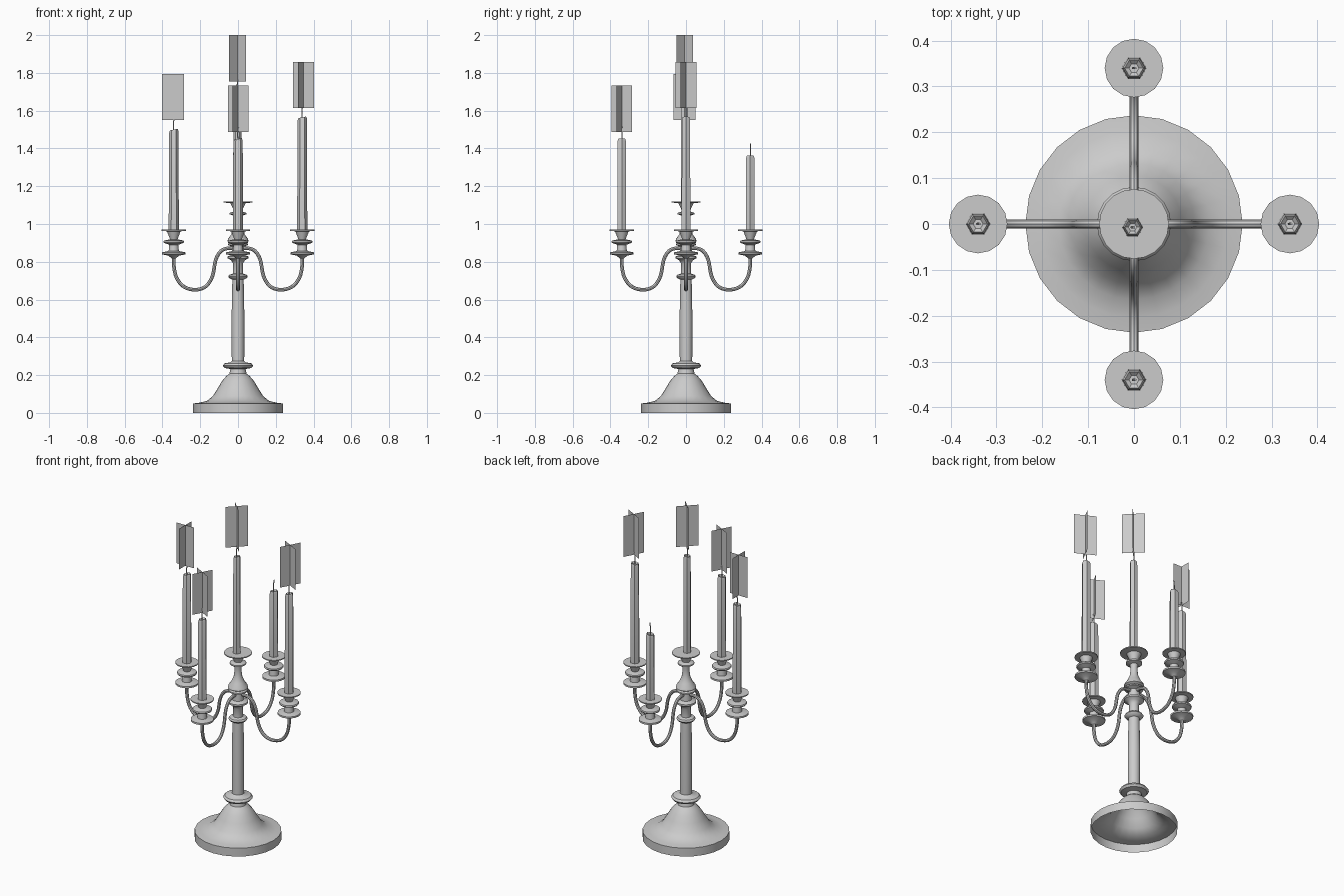
import bpy, bmesh, math
from mathutils import Vector, Matrix

cube = bpy.data.objects.get("Cube")
if cube:
    bpy.data.objects.remove(cube, do_unlink=True)

grey = bpy.data.materials.new("plain grey")
grey.use_nodes = True
COLOUR = (0.6, 0.6, 0.6, 1)
grey.diffuse_color = COLOUR
grey.node_tree.nodes["Principled BSDF"].inputs["Base Color"].default_value = COLOUR


def finish(name, bm, smooth=True):
    mesh = bpy.data.meshes.new(name)
    bm.to_mesh(mesh)
    bm.free()
    ob = bpy.data.objects.new(name, mesh)
    bpy.context.collection.objects.link(ob)
    mesh.materials.append(grey)
    if smooth:
        bpy.ops.object.select_all(action='DESELECT')
        ob.select_set(True)
        bpy.context.view_layer.objects.active = ob
        bpy.ops.object.shade_smooth_by_angle(angle=math.radians(35))
    return ob


def lathe(name, profile, sides, at=(0, 0), cap=True):
    """Turn a (radius, height) profile, listed bottom to top, around z."""
    bm = bmesh.new()
    rings = []
    for r, z in profile:
        rings.append([bm.verts.new((at[0] + r * math.cos(i * math.tau / sides),
                                    at[1] + r * math.sin(i * math.tau / sides), z))
                      for i in range(sides)])
    for low, high in zip(rings, rings[1:]):
        for i in range(sides):
            j = (i + 1) % sides
            bm.faces.new((low[i], low[j], high[j], high[i]))
    if cap:
        bm.faces.new(rings[-1])
    return finish(name, bm)


def tube(name, points, radius, sides, normal):
    """Sweep a round section along a planar path whose plane has the given normal."""
    bm = bmesh.new()
    pts = [Vector(p) for p in points]
    rings = []
    for k, p in enumerate(pts):
        t = (pts[min(k + 1, len(pts) - 1)] - pts[max(k - 1, 0)]).normalized()
        side = normal.cross(t)
        rings.append([bm.verts.new(p + radius * (math.cos(a) * normal + math.sin(a) * side))
                      for a in (i * math.tau / sides for i in range(sides))])
    for low, high in zip(rings, rings[1:]):
        for i in range(sides):
            j = (i + 1) % sides
            bm.faces.new((low[i], low[j], high[j], high[i]))
    bm.faces.new(rings[0][::-1])
    bm.faces.new(rings[-1])
    bmesh.ops.recalc_face_normals(bm, faces=bm.faces)
    return finish(name, bm)


def smooth_path(points, steps=5):
    """Round off a coarse path with a Catmull-Rom curve."""
    p = [Vector(q) for q in points]
    p = [2 * p[0] - p[1]] + p + [2 * p[-1] - p[-2]]
    out = []
    for a, b, c, d in zip(p, p[1:], p[2:], p[3:]):
        for s in range(steps):
            t = s / steps
            out.append(0.5 * (2 * b + (c - a) * t + (2 * a - 5 * b + 4 * c - d) * t * t
                              + (3 * b - a - 3 * c + d) * t ** 3))
    return out + [p[-2]]


def candle(name, x, y, bottom, top, radius):
    """Six-sided candle with a slightly melted, sloping top and a bent wick."""
    ob = lathe(name, [(radius, bottom), (radius * 0.92, top - 0.012),
                      (radius * 0.75, top), (radius * 0.4, top - 0.008)], 6, (x, y))
    for v in ob.data.vertices:
        if v.co.z > top - 0.02:
            v.co.z += (v.co.x - x) * 0.2
    wick = [(x, y, top - 0.01), (x - 0.002, y, top + 0.03), (x + 0.003, y, top + 0.065)]
    tube(name + "_wick", smooth_path(wick, 2), 0.003, 5, Vector((0, 1, 0)))


def flame(name, x, y, bottom, half_width, degrees):
    """Two upright cards crossing at right angles."""
    bm = bmesh.new()
    for turn in (0, 90):
        a = math.radians(degrees + turn)
        dx, dy = half_width * math.cos(a), half_width * math.sin(a)
        bm.faces.new([bm.verts.new((x + s * dx, y + s * dy, bottom + h))
                      for s, h in ((-1, 0), (1, 0), (1, 0.245), (-1, 0.245))])
    finish(name, bm, smooth=False)


# Hollow foot, open underneath
lathe("foot", [(0.237, 0), (0.237, 0.05), (0.205, 0.054), (0.165, 0.063), (0.132, 0.09),
               (0.105, 0.135), (0.082, 0.172), (0.062, 0.195), (0.045, 0.208),
               (0.04, 0.235)], 24, cap=False)

# Column with its collars, vase and top dish
lathe("column", [(0.04, 0.232), (0.072, 0.238), (0.081, 0.25), (0.072, 0.262), (0.04, 0.268),
                 (0.033, 0.275), (0.034, 0.5), (0.03, 0.705), (0.046, 0.713), (0.052, 0.722),
                 (0.046, 0.731), (0.027, 0.737), (0.026, 0.79), (0.036, 0.808),
                 (0.055, 0.818), (0.055, 0.828), (0.032, 0.838), (0.03, 0.88),
                 (0.052, 0.888), (0.052, 0.896), (0.042, 0.902), (0.056, 0.91),
                 (0.052, 0.922), (0.036, 0.945), (0.022, 0.98), (0.019, 1.02),
                 (0.022, 1.044), (0.045, 1.051), (0.045, 1.059), (0.022, 1.066),
                 (0.026, 1.08), (0.04, 1.11), (0.076, 1.114), (0.076, 1.12)], 20)

# Four curved arms, each ending in a socket
CUP = [(0.011, 0.818), (0.028, 0.832), (0.063, 0.84), (0.063, 0.85), (0.027, 0.857),
       (0.024, 0.89), (0.052, 0.9), (0.055, 0.906), (0.052, 0.912), (0.02, 0.919),
       (0.024, 0.93), (0.036, 0.961), (0.064, 0.964), (0.064, 0.97)]
ARM = [(0.0, 0.872), (0.05, 0.872), (0.09, 0.857), (0.118, 0.81), (0.135, 0.725),
       (0.17, 0.67), (0.225, 0.652), (0.285, 0.667), (0.325, 0.715), (0.34, 0.78), (0.34, 0.825)]
REACH = 0.34
for name, dx, dy in (("left", 1, 0), ("right", -1, 0), ("back", 0, 1), ("front", 0, -1)):
    path = smooth_path([(r * dx, r * dy, z) for r, z in ARM], 4)
    tube(name + "_arm", path, 0.0095, 8, Vector((-dy, dx, 0)))
    lathe(name + "_socket", CUP, 16, (REACH * dx, REACH * dy))

# Candles burnt to different heights
candle("left_candle", REACH, 0, 0.965, 1.565, 0.027)
candle("right_candle", -REACH, 0, 0.965, 1.5, 0.027)
candle("front_candle", 0, -REACH, 0.965, 1.45, 0.027)
candle("back_candle", 0, REACH, 0.965, 1.36, 0.027)
candle("centre_candle", -0.003, -0.007, 1.115, 1.7, 0.023)

# Flame cards; the back candle is out
flame("left_flame", 0.347, 0, 1.613, 0.063, -28)
flame("right_flame", -0.345, -0.008, 1.55, 0.058, 0)
flame("front_flame", 0.001, -REACH, 1.487, 0.062, -28)
flame("centre_flame", -0.003, -0.007, 1.755, 0.063, 45)
